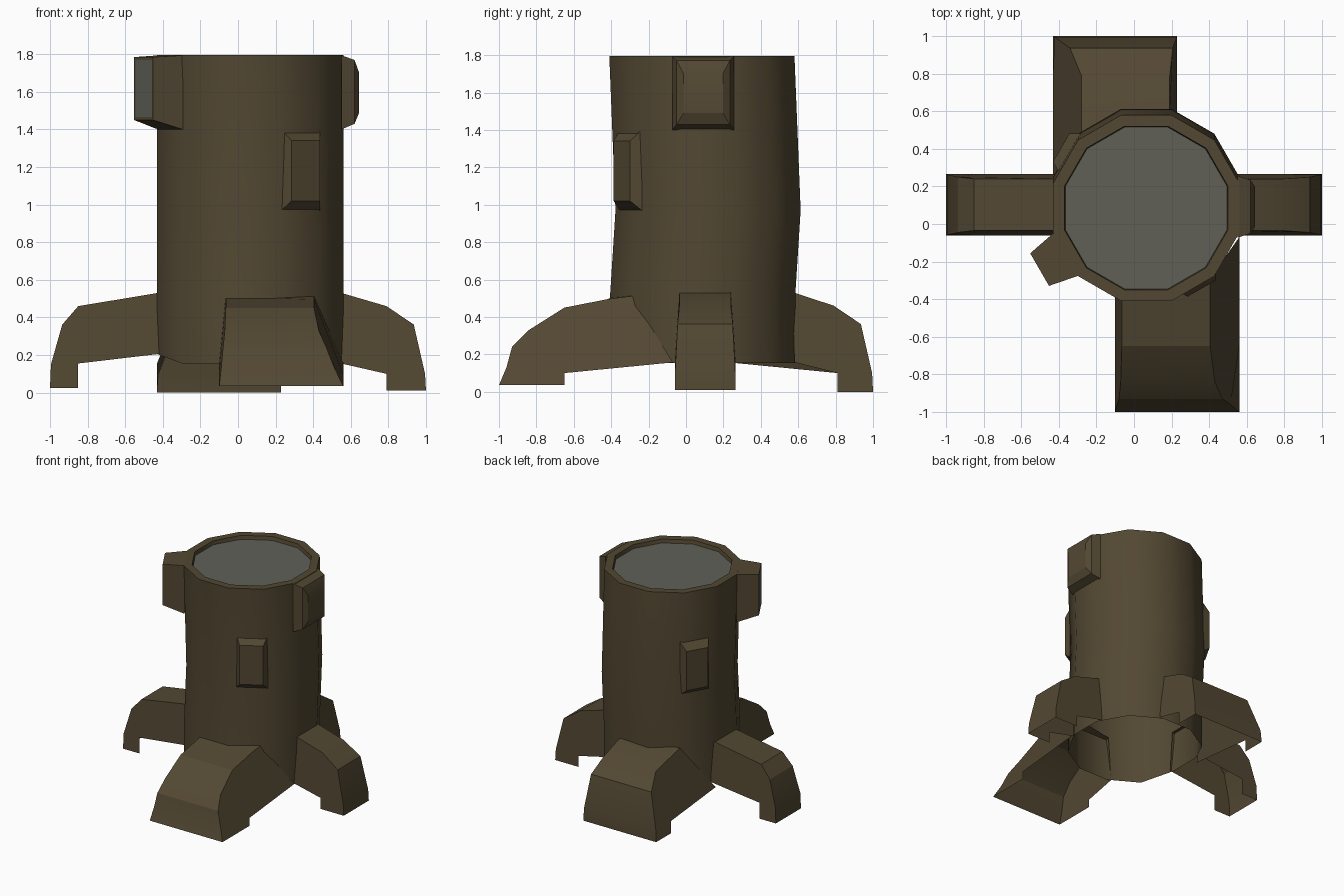
import bpy, bmesh
from math import radians, cos, sin, pi

cube = bpy.data.objects.get("Cube")
if cube:
    bpy.data.objects.remove(cube, do_unlink=True)


def material(name, rgb):
    mat = bpy.data.materials.new(name)
    mat.use_nodes = True
    mat.diffuse_color = (*rgb, 1)
    bsdf = mat.node_tree.nodes["Principled BSDF"]
    bsdf.inputs["Base Color"].default_value = (*rgb, 1)
    bsdf.inputs["Roughness"].default_value = 0.9
    return mat


BARK = material("bark_brown", (0.085, 0.064, 0.032))
WOOD = material("cut_wood_grey", (0.115, 0.118, 0.095))


def loft(name, rings, end_material=0, smooth_angle=20, open_faces=()):
    """Join matching rings with quads, close both ends, then drop the open faces."""
    bm = bmesh.new()
    loops = [[bm.verts.new(p) for p in ring] for ring in rings]
    faces = []
    for a, b in zip(loops, loops[1:]):
        for i in range(len(a)):
            j = (i + 1) % len(a)
            faces.append(bm.faces.new((a[i], a[j], b[j], b[i])))
    faces.append(bm.faces.new(loops[0][::-1]))
    faces.append(bm.faces.new(loops[-1]))
    bmesh.ops.recalc_face_normals(bm, faces=bm.faces)
    faces[-1].material_index = end_material
    bmesh.ops.delete(bm, geom=[faces[i] for i in open_faces], context="FACES")
    mesh = bpy.data.meshes.new(name)
    bm.to_mesh(mesh)
    bm.free()
    mesh.materials.append(BARK)
    mesh.materials.append(WOOD)
    obj = bpy.data.objects.new(name, mesh)
    bpy.context.collection.objects.link(obj)
    bpy.ops.object.select_all(action="DESELECT")
    obj.select_set(True)
    bpy.context.view_layer.objects.active = obj
    bpy.ops.object.shade_smooth_by_angle(angle=radians(smooth_angle))


# Trunk: bent twelve-sided column, open below, with a recessed cut top
CX = 0.065
SIDES = 12


def trunk_ring(z, cy, apothem):
    r = apothem / cos(pi / SIDES)
    angles = [(i + 0.5) * 2 * pi / SIDES for i in range(SIDES)]
    return [(CX + r * cos(a), cy + r * sin(a), z) for a in angles]


trunk_levels = [(0.155, 0.09, 0.495), (0.53, 0.09, 0.495), (0.97, 0.118, 0.495),
                (1.795, 0.085, 0.495), (1.795, 0.085, 0.435), (1.765, 0.085, 0.43)]
trunk_rings = [trunk_ring(*level) for level in trunk_levels]
# The lower rim rises where the right root joins
trunk_rings[0] = [(x, y, 0.205 if x < -0.4 else z) for x, y, z in trunk_rings[0]]
loft("trunk", trunk_rings, 1, 35, open_faces=[-2])


# Knots and branch stub: stacked rectangles growing out of one trunk side
def knot(name, degrees, cy, layers, end_material=0, shift=0):
    a = radians(degrees)
    rings = []
    for r, half, low, high in layers:
        corners = [(-half, low), (half, low), (half, high), (-half, high)]
        rings.append([(CX + r * cos(a) - (v + shift) * sin(a),
                       cy + r * sin(a) + (v + shift) * cos(a), z) for v, z in corners])
    loft(name, rings, end_material, open_faces=[-2])


knot("branch_stub", 210, 0.085,
     [(0.49, 0.132, 1.4, 1.794), (0.655, 0.1, 1.45, 1.785), (0.655, 0.088, 1.465, 1.77)], 1)
knot("upper_knot", 0, 0.092,
     [(0.485, 0.165, 1.4, 1.794), (0.555, 0.142, 1.43, 1.77), (0.58, 0.105, 1.49, 1.7)])
for name, degrees, shift in (("front_knot", 300, 0.03), ("back_knot", 150, -0.03)):
    knot(name, degrees, 0.11,
         [(0.485, 0.118, 0.97, 1.4), (0.54, 0.088, 1.02, 1.34)], shift=shift)


# Roots: hollow shells, side profile (distance, height, taper) spread between two
# edges; each edge has its own top and bottom starting distance at the trunk
def root(name, degrees, profile, low, high, inset_low, inset_high, low_start, high_start):
    a = radians(degrees)

    def side(edge, inset, start):
        points = []
        for i, (d, z, t) in enumerate(profile):
            d = {0: start[0], len(profile) - 1: start[1]}.get(i, d)
            v = edge + t * inset
            points.append((d * cos(a) - v * sin(a), d * sin(a) + v * cos(a), z))
        return points

    count = len(profile)
    loft(name, [side(low, inset_low, low_start), side(high, -inset_high, high_start)],
         open_faces=range(count - 4, count))


def arched_profile(knee, foot, base, arch, start_arch, toe):
    return [(0, 0.533, 1), (knee, 0.46, 1), (0.935, 0.362, 0.6), (0.995, toe, 0.05),
            (1, base, 0), (foot, base, 0), (foot, arch, 0), (0, start_arch, 0)]


front_profile = [(0, 0.512, 1), (0.42, 0.495, 1), (0.65, 0.45, 1), (0.84, 0.33, 0.84),
                 (0.93, 0.24, 0.58), (0.96, 0.13, 0.3), (1, 0.035, 0),
                 (0.65, 0.035, 0), (0.65, 0.1, 0), (0, 0.157, 0)]
root("front_root", -90, front_profile, -0.1, 0.56, 0.035, 0.155,
     (0.38, 0.39), (0.29, 0.07))
root("back_root", 90, arched_profile(0.79, 0.81, 0, 0.1, 0.157, 0.1),
     -0.23, 0.43, 0.04, 0.15, (0.57, 0.58), (0.48, 0.23))
root("left_root", 0, arched_profile(0.79, 0.79, 0.01, 0.1, 0.157, 0.1),
     -0.06, 0.265, 0.025, 0.025, (0.54, 0.54), (0.54, 0.54))
root("right_root", 180, arched_profile(0.85, 0.85, 0.025, 0.155, 0.207, 0.15),
     -0.265, 0.06, 0.025, 0.025, (0.41, 0.41), (0.41, 0.41))
